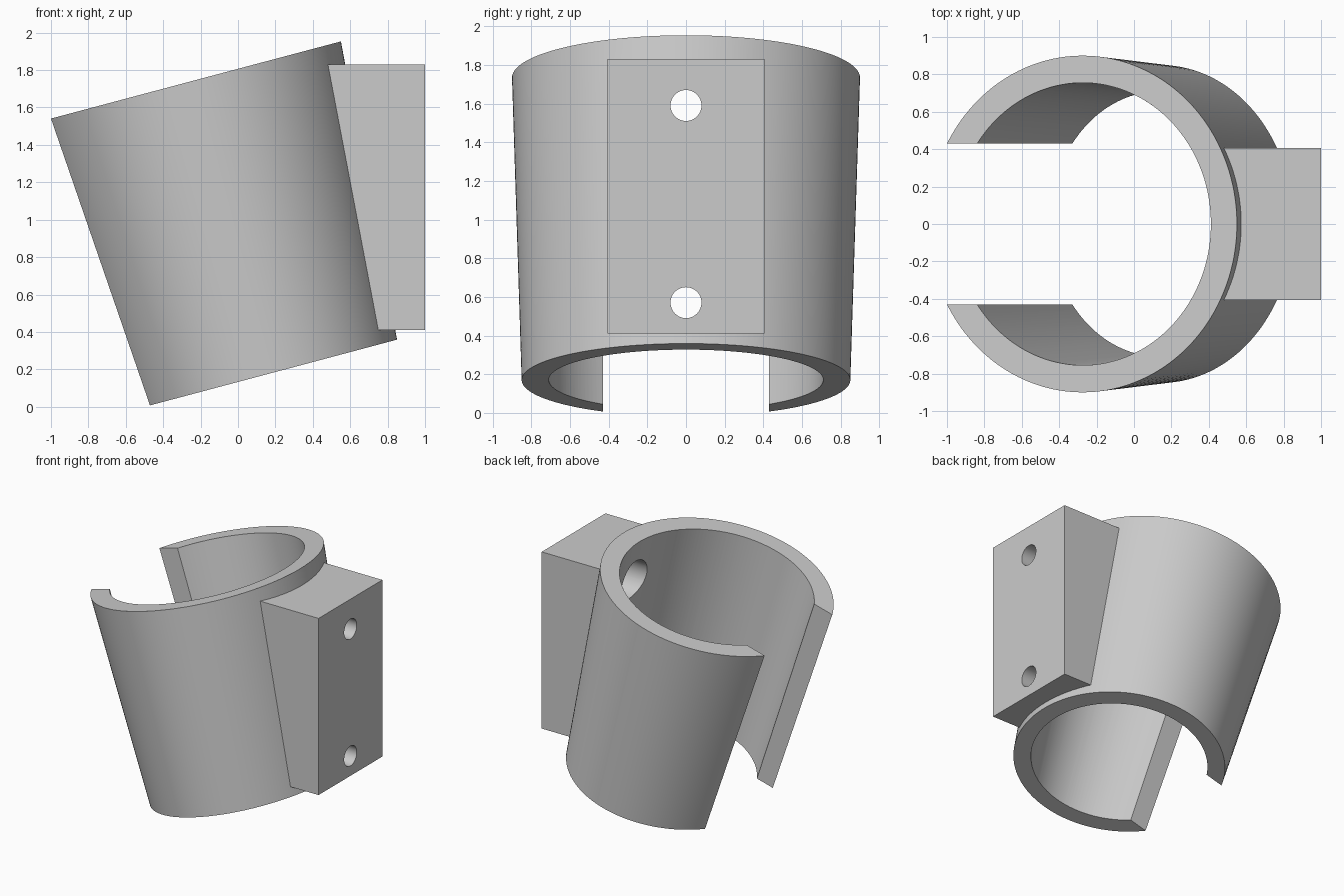
import bpy, bmesh, math
from mathutils import Matrix, Vector

if "Cube" in bpy.data.objects:
    bpy.data.objects.remove(bpy.data.objects["Cube"], do_unlink=True)

grey = bpy.data.materials.new("matte_grey")
grey.use_nodes = True
grey.diffuse_color = (0.6, 0.6, 0.6, 1)
grey.node_tree.nodes["Principled BSDF"].inputs["Base Color"].default_value = (0.6, 0.6, 0.6, 1)

# Frame of the tilted sleeve, with its origin at the centre of the lower rim
TILT = Matrix.Translation((0.141, 0, 0.17)) @ Matrix.Rotation(math.radians(-14.9), 4, 'Y')
LENGTH = 1.618


def add_object(name, bm, matrix=Matrix()):
    bm.transform(matrix)
    bmesh.ops.recalc_face_normals(bm, faces=bm.faces)
    mesh = bpy.data.meshes.new(name)
    bm.to_mesh(mesh)
    bm.free()
    mesh.materials.append(grey)
    obj = bpy.data.objects.new(name, mesh)
    bpy.context.collection.objects.link(obj)
    return obj


def tapered_oval(name, low, high, extend=0.0):
    """Oval frustum; low and high are (x radius, y radius) at the two rims."""
    bm = bmesh.new()
    bmesh.ops.create_cone(bm, cap_ends=True, segments=160, radius1=1, radius2=1, depth=1)
    low, high = Vector(low), Vector(high)
    for v in bm.verts:
        t = 1 + extend if v.co.z > 0 else -extend
        r = low.lerp(high, 0) + (high - low) * t
        v.co = (v.co.x * r.x, v.co.y * r.y, t * LENGTH)
    return add_object(name, bm, TILT)


def box(name, lo, hi, matrix=Matrix()):
    bm = bmesh.new()
    bmesh.ops.create_cube(bm, size=1)
    for v in bm.verts:
        v.co = [a if c < 0 else b for c, a, b in zip(v.co, lo, hi)]
    return add_object(name, bm, matrix)


def rod_x(name, radius, x0, x1, z):
    bm = bmesh.new()
    bmesh.ops.create_cone(bm, cap_ends=True, segments=48, radius1=radius,
                          radius2=radius, depth=x1 - x0)
    place = Matrix.Translation(((x0 + x1) / 2, 0, z)) @ Matrix.Rotation(math.pi / 2, 4, 'Y')
    return add_object(name, bm, place)


def combine(target, other, operation):
    mod = target.modifiers.new(operation.lower(), 'BOOLEAN')
    mod.operation, mod.object, mod.solver = operation, other, 'EXACT'
    bpy.context.view_layer.objects.active = target
    bpy.ops.object.modifier_apply(modifier=mod.name)
    bpy.data.objects.remove(other, do_unlink=True)


# Tapered sleeve joined to the upright mounting block
holder = tapered_oval("angled_holder", (0.734, 0.85), (0.854, 0.9))
combine(holder, box("mounting_block", (0.35, -0.405, 0.41), (1, 0.405, 1.83)), 'UNION')

# Bore and open slot along the side away from the block
combine(holder, tapered_oval("bore", (0.612, 0.71), (0.71, 0.755), 0.06), 'DIFFERENCE')
combine(holder, box("slot", (-1.5, -0.43, -0.3), (0, 0.43, 2), TILT), 'DIFFERENCE')

# Screw holes, widened from the bore side for the screw heads
for z in (0.57, 1.59):
    combine(holder, rod_x("screw_hole", 0.08, 0.2, 1.1, z), 'DIFFERENCE')
    combine(holder, rod_x("screw_head_recess", 0.16, 0.2, 0.85, z), 'DIFFERENCE')

# Smooth curved walls with crisp edges
bpy.ops.object.select_all(action='DESELECT')
holder.select_set(True)
bpy.context.view_layer.objects.active = holder
bpy.ops.object.shade_smooth_by_angle(angle=math.radians(25))
